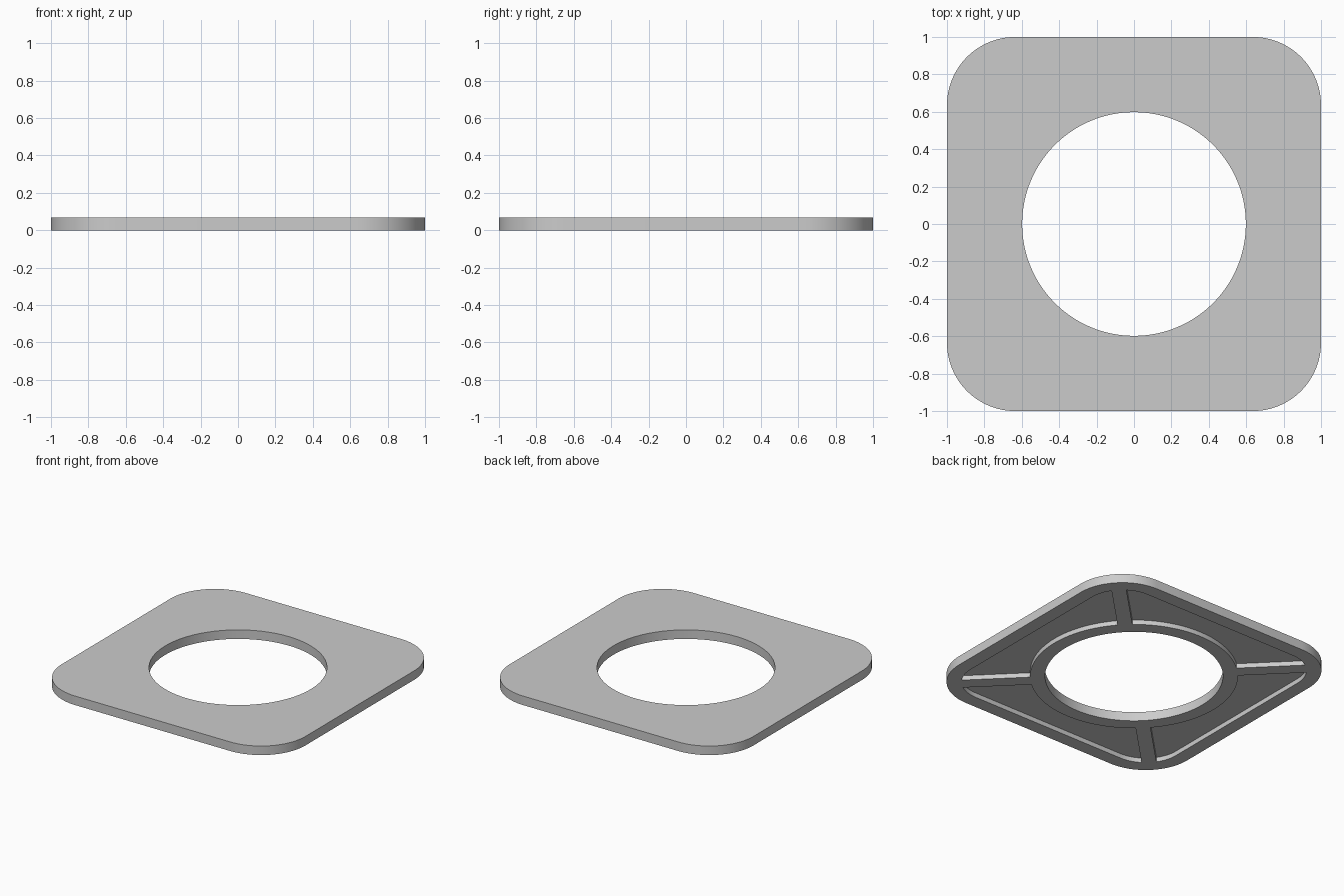
import bpy
import bmesh
from math import pi, cos, sin, radians

cube = bpy.data.objects.get("Cube")
if cube:
    bpy.data.objects.remove(cube, do_unlink=True)

HEIGHT = 0.067
DEPTH = 0.034      # pocket depth on the underside
WALL = 0.1         # rim, ring and rib thickness
CORNER = 0.365     # outer corner radius
HOLE = 0.598       # central opening radius


def circle(radius, steps=128):
    return [(radius * cos(2 * pi * i / steps), radius * sin(2 * pi * i / steps))
            for i in range(steps)]


def rounded_square(half, radius, steps=24):
    points = []
    for corner in range(4):
        start = corner * pi / 2
        mid = start + pi / 4
        cx = (half - radius) * (1 if cos(mid) > 0 else -1)
        cy = (half - radius) * (1 if sin(mid) > 0 else -1)
        for i in range(steps + 1):
            a = start + pi / 2 * i / steps
            points.append((cx + radius * cos(a), cy + radius * sin(a)))
    return points


def rib_outline(angle):
    c, s = cos(angle), sin(angle)
    w = WALL / 2
    return [(x * c - y * s, x * s + y * c)
            for x, y in ((-2, -w), (2, -w), (2, w), (-2, w))]


def prism(name, outline, bottom, top):
    bm = bmesh.new()
    base = bm.faces.new([bm.verts.new((x, y, bottom)) for x, y in outline])
    out = bmesh.ops.extrude_face_region(bm, geom=[base])
    for v in out["geom"]:
        if isinstance(v, bmesh.types.BMVert):
            v.co.z = top
    bmesh.ops.recalc_face_normals(bm, faces=bm.faces)
    mesh = bpy.data.meshes.new(name)
    bm.to_mesh(mesh)
    bm.free()
    obj = bpy.data.objects.new(name, mesh)
    bpy.context.scene.collection.objects.link(obj)
    return obj


def carve(target, cutter):
    """Subtract the cutter, bake the result and drop the cutter."""
    cutter.hide_render = True
    mod = target.modifiers.new("carve", 'BOOLEAN')
    mod.operation = 'DIFFERENCE'
    mod.solver = 'EXACT'
    mod.object = cutter
    graph = bpy.context.evaluated_depsgraph_get()
    graph.update()
    baked = bpy.data.meshes.new_from_object(target.evaluated_get(graph))
    target.modifiers.clear()
    target.data = baked
    bpy.data.objects.remove(cutter, do_unlink=True)


# Solid plate with a round opening
plate = prism("ribbed_plate", rounded_square(1, CORNER), 0, HEIGHT)
carve(plate, prism("opening_cutter", circle(HOLE), -0.1, 0.2))

# Four underside pockets, leaving the rim, inner ring and diagonal ribs
pockets = prism("pocket_cutter", rounded_square(1 - WALL, CORNER - WALL), -0.1, DEPTH)
carve(pockets, prism("ring_keep", circle(HOLE + WALL), -0.2, 0.2))
for angle in (pi / 4, -pi / 4):
    carve(pockets, prism("rib_keep", rib_outline(angle), -0.2, 0.2))
carve(plate, pockets)

# Plain grey finish
grey = bpy.data.materials.new("light_grey")
colour = (0.6, 0.6, 0.6, 1)
grey.diffuse_color = colour
grey.use_nodes = True
grey.node_tree.nodes["Principled BSDF"].inputs["Base Color"].default_value = colour
plate.data.materials.clear()
plate.data.materials.append(grey)

# Smooth curved walls, crisp edges
bpy.ops.object.select_all(action='DESELECT')
plate.select_set(True)
bpy.context.view_layer.objects.active = plate
bpy.ops.object.shade_smooth_by_angle(angle=radians(30))
